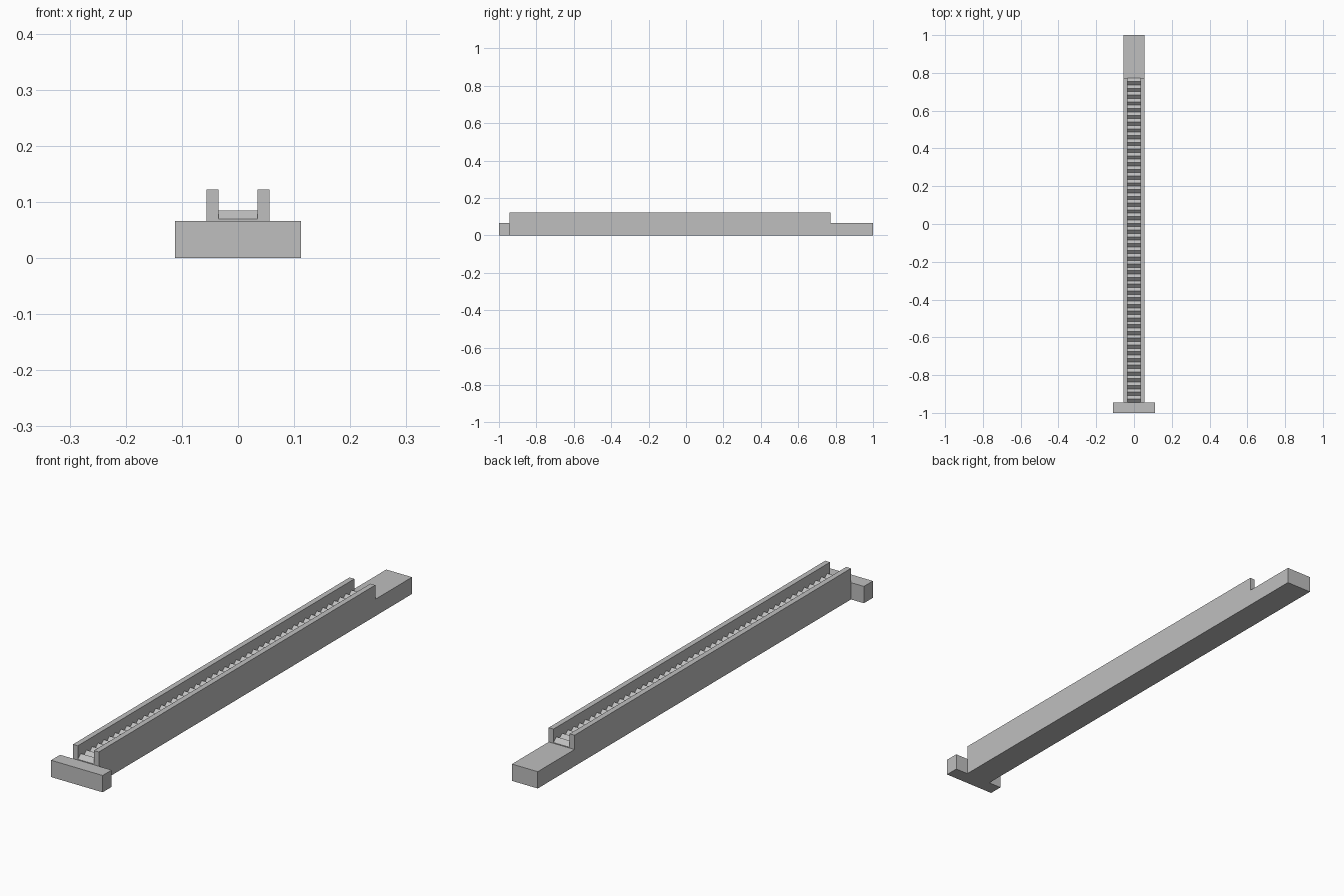
import bpy, bmesh

if "Cube" in bpy.data.objects:
    bpy.data.objects.remove(bpy.data.objects["Cube"])

HEAD_Y, RAIL_END = -0.944, 0.772   # extent of the railed section
BASE_Z, RAIL_Z = 0.066, 0.122
FLOOR_Z, TOOTH_Z = 0.069, 0.085
TEETH = 48

grey = bpy.data.materials.new("plain grey")
grey.diffuse_color = (0.52, 0.52, 0.52, 1)
grey.use_nodes = True
grey.node_tree.nodes["Principled BSDF"].inputs["Base Color"].default_value = grey.diffuse_color


def extrude_profile(name, yz, half_width):
    """Prism across x from a side profile of (y, z) points."""
    bm = bmesh.new()
    face = bm.faces.new([bm.verts.new((-half_width, y, z)) for y, z in yz])
    ext = bmesh.ops.extrude_face_region(bm, geom=[face])
    verts = [g for g in ext["geom"] if isinstance(g, bmesh.types.BMVert)]
    bmesh.ops.translate(bm, verts=verts, vec=(2 * half_width, 0, 0))
    bmesh.ops.recalc_face_normals(bm, faces=bm.faces)
    mesh = bpy.data.meshes.new(name)
    bm.to_mesh(mesh)
    bm.free()
    mesh.materials.append(grey)
    obj = bpy.data.objects.new(name, mesh)
    bpy.context.collection.objects.link(obj)
    return obj


def combine(target, other, operation):
    mod = target.modifiers.new(operation.lower(), 'BOOLEAN')
    mod.operation = operation
    mod.solver = 'EXACT'
    mod.object = other
    bpy.context.view_layer.objects.active = target
    bpy.ops.object.modifier_apply(modifier=mod.name)
    bpy.data.objects.remove(other)


# Long strap with a raised section and a low tail; its tip sits inside the head
strap = extrude_profile("toothed_strap", [
    (-0.97, 0.0), (1, 0), (1, BASE_Z), (RAIL_END, BASE_Z), (RAIL_END, RAIL_Z),
    (HEAD_Y, RAIL_Z), (HEAD_Y, 0.04), (-0.97, 0.04)], 0.056)

# Channel cutter whose underside leaves a row of ridge teeth between the rails
pitch = (RAIL_END - HEAD_Y) / TEETH
channel = [(HEAD_Y - 0.03, 0.2), (HEAD_Y - 0.03, FLOOR_Z)]
for i in range(TEETH):
    y = HEAD_Y + i * pitch
    channel += [(y, FLOOR_Z), (y + pitch * 0.5, TOOTH_Z)]
channel += [(RAIL_END, FLOOR_Z), (RAIL_END + 0.03, FLOOR_Z), (RAIL_END + 0.03, 0.2)]
cutter = extrude_profile("channel_cutter", channel, 0.035)
cutter.hide_render = True
combine(strap, cutter, 'DIFFERENCE')

# Wide cross bar at the front end
head = extrude_profile("cross_bar", [
    (-1, 0), (HEAD_Y, 0), (HEAD_Y, BASE_Z), (-1, BASE_Z)], 0.112)
combine(strap, head, 'UNION')
